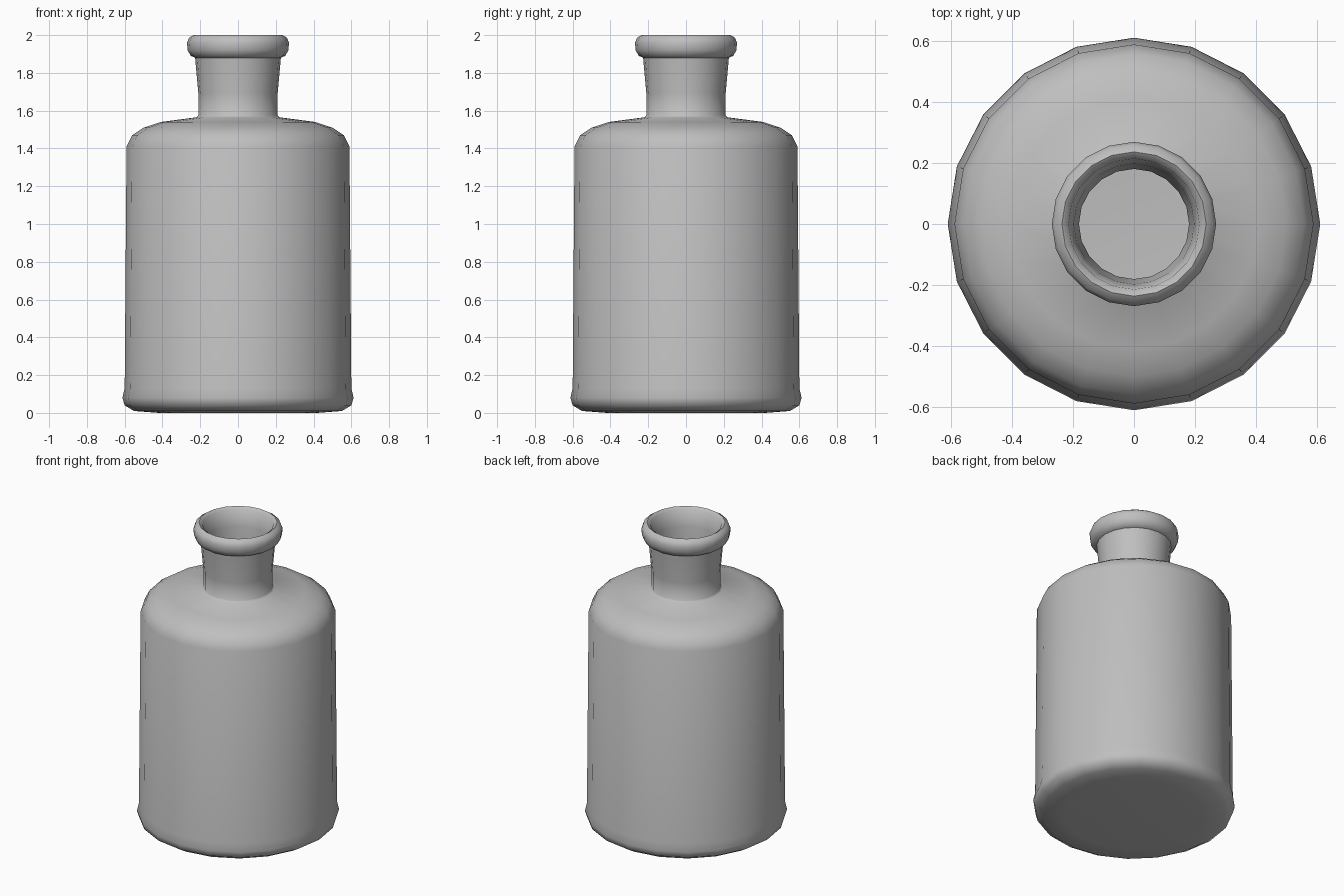
import bpy
import bmesh
from math import radians, tau
from mathutils import Vector

cube = bpy.data.objects.get("Cube")
if cube:
    bpy.data.objects.remove(cube, do_unlink=True)

SIDES = 20

# One flat colour
grey = bpy.data.materials.new("plain grey")
grey.use_nodes = True
colour = (0.52, 0.52, 0.52, 1.0)
grey.diffuse_color = colour
shader = next(n for n in grey.node_tree.nodes if n.type == "BSDF_PRINCIPLED")
shader.inputs["Base Color"].default_value = colour


def lathe(name, profile, material):
    """Turn a (radius, height) profile around the z axis."""
    bm = bmesh.new()
    verts = [bm.verts.new((r, 0, z)) for r, z in profile]
    edges = [bm.edges.new(pair) for pair in zip(verts, verts[1:])]
    bmesh.ops.spin(bm, geom=verts + edges, cent=Vector(), axis=(0, 0, 1),
                   angle=tau, steps=SIDES)
    bmesh.ops.remove_doubles(bm, verts=bm.verts[:], dist=0.0005)
    bmesh.ops.recalc_face_normals(bm, faces=bm.faces[:])
    mesh = bpy.data.meshes.new(name)
    bm.to_mesh(mesh)
    bm.free()
    mesh.materials.append(material)
    obj = bpy.data.objects.new(name, mesh)
    bpy.context.collection.objects.link(obj)
    bpy.ops.object.select_all(action="DESELECT")
    obj.select_set(True)
    bpy.context.view_layer.objects.active = obj
    bpy.ops.object.shade_smooth_by_angle(angle=radians(60))
    return obj


# Outside: base, foot bulge, wall and rounded shoulder
body = [(0, 0), (0.42, 0), (0.55, 0.01), (0.6, 0.04), (0.612, 0.08),
        (0.6, 0.13), (0.59, 1.41), (0.56, 1.47), (0.5, 1.51),
        (0.41, 1.54), (0.22, 1.565)]
# Neck flaring into the rolled lip
neck = [(0.21, 1.575), (0.21, 1.69), (0.227, 1.88)]
lip = [(0.25, 1.89), (0.267, 1.92), (0.27, 1.96), (0.26, 1.985),
       (0.237, 2.0), (0.215, 1.985)]
# Hollow inside, from the mouth down to the floor
inside = [(0.198, 1.88), (0.181, 1.69), (0.181, 1.54), (0.4, 1.51),
          (0.48, 1.48), (0.535, 1.45), (0.56, 1.4), (0.568, 0.13),
          (0.56, 0.05), (0.42, 0.03), (0, 0.03)]

lathe("bottle", body + neck + lip + inside, grey)
